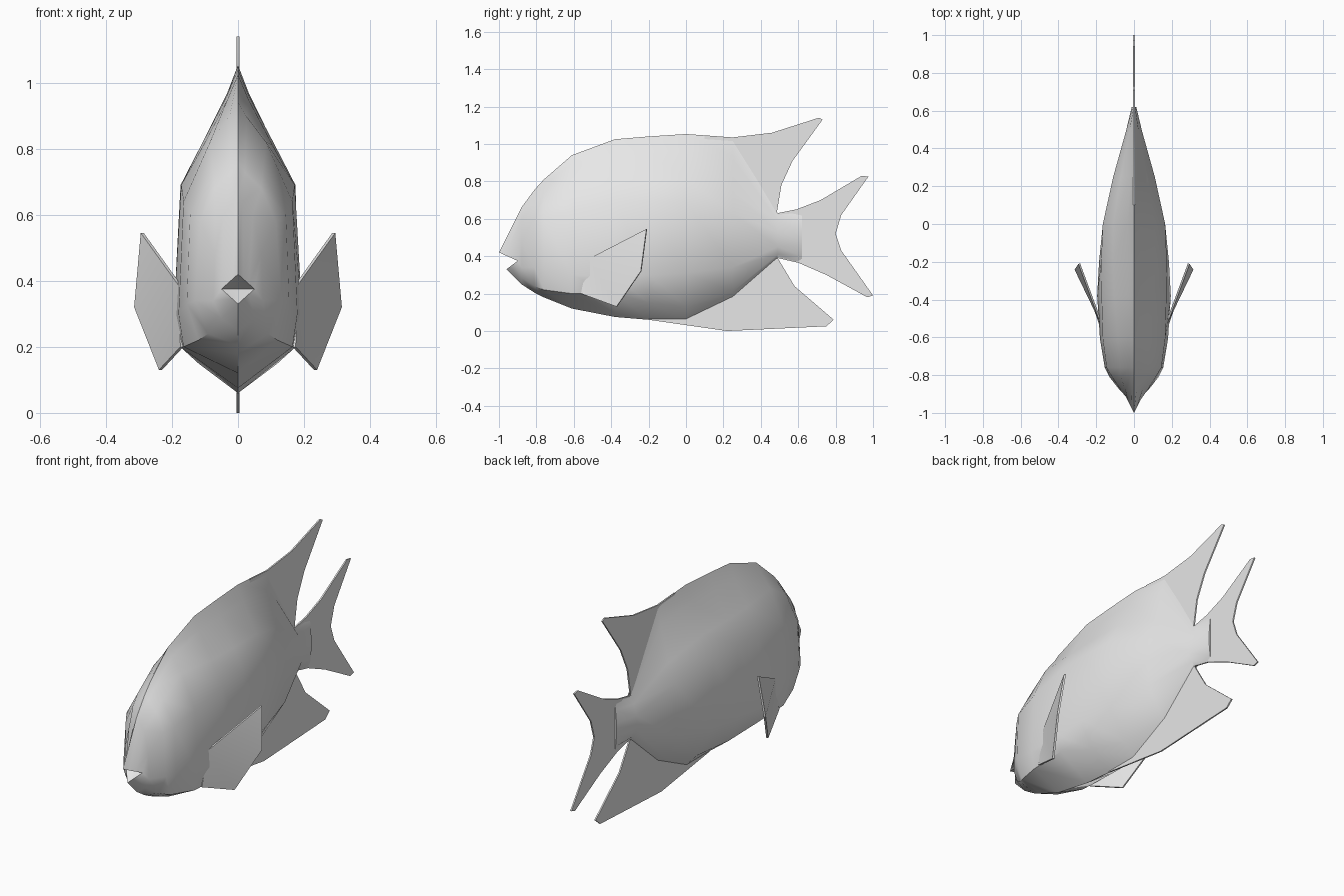
import bpy, bmesh, math
from mathutils import Vector

if "Cube" in bpy.data.objects:
    bpy.data.objects.remove(bpy.data.objects["Cube"])

grey = bpy.data.materials.new("light grey")
grey.diffuse_color = (0.8, 0.8, 0.8, 1)
grey.use_nodes = True
grey.node_tree.nodes["Principled BSDF"].inputs["Base Color"].default_value = grey.diffuse_color


def finish(name, bm, angle):
    bmesh.ops.recalc_face_normals(bm, faces=bm.faces)
    me = bpy.data.meshes.new(name)
    bm.to_mesh(me)
    bm.free()
    me.materials.append(grey)
    ob = bpy.data.objects.new(name, me)
    bpy.context.collection.objects.link(ob)
    bpy.ops.object.select_all(action='DESELECT')
    ob.select_set(True)
    bpy.context.view_layer.objects.active = ob
    bpy.ops.object.shade_smooth_by_angle(angle=math.radians(angle))
    return ob


# Body cross-sections: y, top z, then x/z of upper flank, shoulder,
# lower flank and belly corner, then bottom z
sections = [
    (-0.88, 0.66, 0.045, 0.60, 0.070, 0.48, 0.075, 0.34, 0.050, 0.285, 0.25),
    (-0.81, 0.755, 0.07, 0.68, 0.115, 0.58, 0.130, 0.34, 0.090, 0.24, 0.205),
    (-0.76, 0.81, 0.075, 0.73, 0.145, 0.60, 0.155, 0.33, 0.120, 0.22, 0.18),
    (-0.61, 0.94, 0.085, 0.82, 0.165, 0.64, 0.180, 0.30, 0.165, 0.20, 0.12),
    (-0.38, 1.025, 0.105, 0.81, 0.172, 0.69, 0.195, 0.29, 0.175, 0.20, 0.075),
    (-0.20, 1.04, 0.112, 0.81, 0.174, 0.69, 0.185, 0.30, 0.120, 0.15, 0.06),
    (0.00, 1.053, 0.11, 0.81, 0.165, 0.69, 0.165, 0.31, 0.065, 0.13, 0.06),
    (0.25, 1.035, 0.07, 0.74, 0.110, 0.63, 0.110, 0.34, 0.030, 0.21, 0.18),
    (0.49, 0.63, 0.025, 0.59, 0.043, 0.53, 0.043, 0.45, 0.020, 0.41, 0.39),
    (0.62, 0.655, 0.006, 0.60, 0.012, 0.53, 0.012, 0.46, 0.006, 0.40, 0.36),
]

# Mouth rim: upper lip, corner, lower lip
upper, corner, lower = Vector((0, -1, .42)), Vector((.05, -.9, .375)), Vector((0, -.96, .33))
halves = [[upper.lerp(corner, i / 3) for i in range(4)] +
          [corner.lerp(lower, i / 3) for i in range(1, 4)]]
for y, zt, x1, z1, x2, z2, x3, z3, x4, z4, zb in sections:
    crest = (0.3 * x1, y, z1 + 0.65 * (zt - z1))
    halves.append([(0, y, zt), crest, (x1, y, z1), (x2, y, z2),
                   (x3, y, z3), (x4, y, z4), (0, y, zb)])

bm = bmesh.new()
rings = []
for half in halves:
    full = list(half) + [(-p[0], p[1], p[2]) for p in half[-2:0:-1]]
    rings.append([bm.verts.new(p) for p in full])
n = len(rings[0])
for a, b in zip(rings, rings[1:]):
    for i in range(n):
        j = (i + 1) % n
        bm.faces.new((a[i], a[j], b[j], b[i]))
bm.faces.new(rings[-1])
# Mouth cavity
throat = bm.verts.new((0, -0.89, 0.375))
for i in range(n):
    bm.faces.new((rings[0][i], rings[0][(i + 1) % n], throat))
finish("body", bm, 38)


def fin(name, points, thickness):
    """Thin plate through the given outline."""
    bm = bmesh.new()
    bm.faces.new([bm.verts.new(p) for p in points])
    bm.normal_update()
    normal = next(iter(bm.faces)).normal.copy()
    bmesh.ops.translate(bm, verts=bm.verts, vec=-normal * thickness / 2)
    ext = bmesh.ops.extrude_face_region(bm, geom=list(bm.faces), use_keep_orig=True)
    moved = [v for v in ext["geom"] if isinstance(v, bmesh.types.BMVert)]
    bmesh.ops.translate(bm, verts=moved, vec=normal * thickness)
    bmesh.ops.triangulate(bm, faces=bm.faces)
    return finish(name, bm, 30)


def middle_fin(name, outline):
    fin(name, [(0, y, z) for y, z in outline], 0.008)


# Fins on the centre line
middle_fin("dorsal_fin", [(0.1, 0.8), (0.1, 1.045), (0.25, 1.035), (0.46, 1.06), (0.71, 1.14),
                          (0.73, 1.13), (0.57, 0.91), (0.51, 0.78), (0.485, 0.63), (0.3, 0.65)])
middle_fin("tail_fin", [(0.49, 0.39), (0.49, 0.63), (0.59, 0.65), (0.72, 0.70), (0.94, 0.83),
                        (0.975, 0.825), (0.83, 0.62), (0.8, 0.52), (0.83, 0.43), (1.0, 0.19),
                        (0.97, 0.18), (0.75, 0.30), (0.6, 0.365)])
middle_fin("anal_fin", [(-0.2, 0.09), (-0.2, 0.06), (0.22, 0.0), (0.75, 0.025), (0.79, 0.06),
                        (0.58, 0.24), (0.49, 0.39), (0.25, 0.27), (0.0, 0.13)])

# Paired side fins
side = [(0.175, -0.52, 0.385), (0.29, -0.21, 0.545), (0.31, -0.24, 0.32),
        (0.235, -0.37, 0.13), (0.17, -0.56, 0.20)]
for label, s in (("left", -1), ("right", 1)):
    fin(label + "_side_fin", [(s * x, y, z) for x, y, z in side], 0.01)
